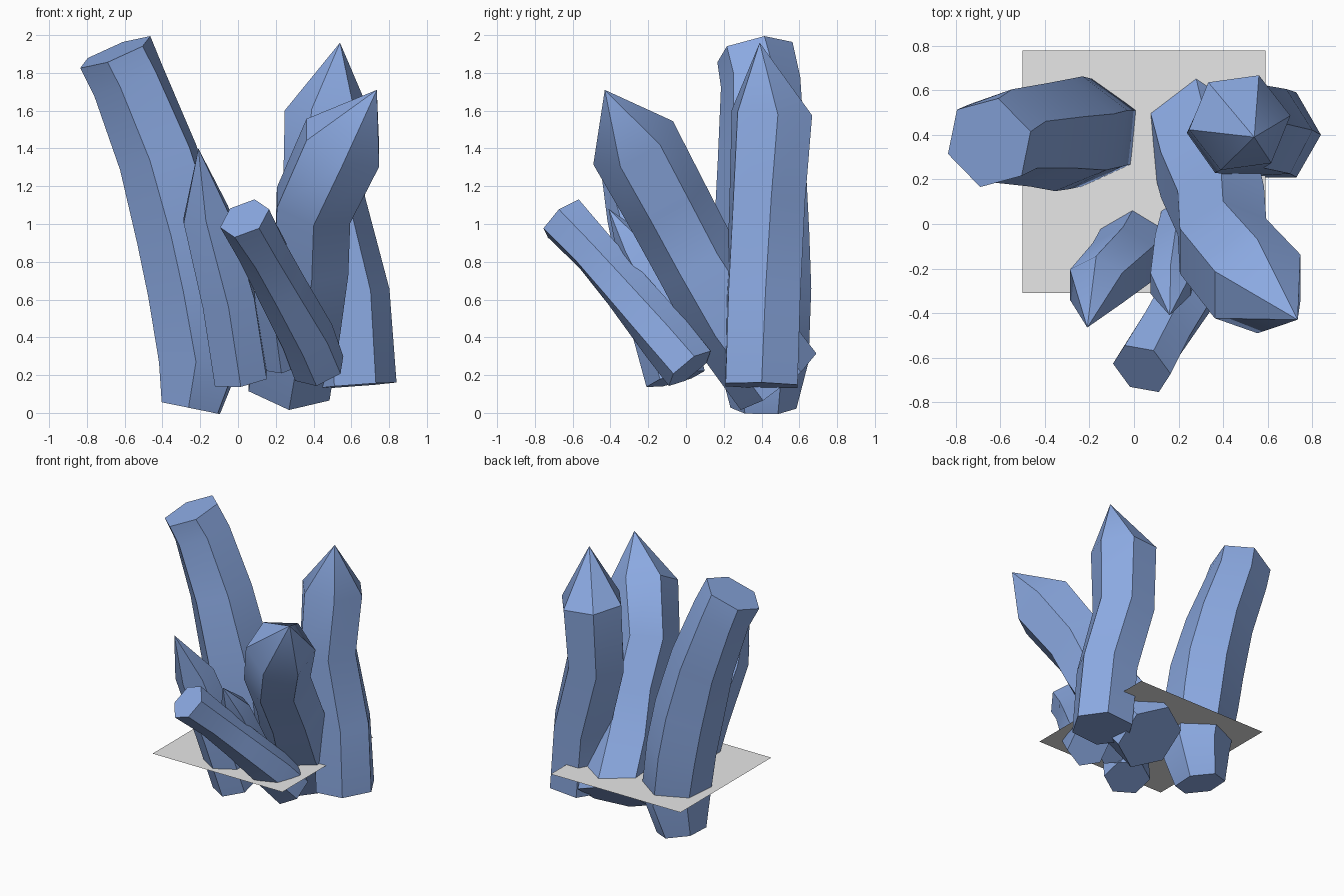
import bpy
import bmesh
from math import cos, sin, tau, radians
from mathutils import Vector

SIDES = 6

default_cube = bpy.data.objects.get("Cube")
if default_cube:
    bpy.data.objects.remove(default_cube, do_unlink=True)


def make_material(name, colour):
    material = bpy.data.materials.new(name)
    material.use_nodes = True
    material.diffuse_color = colour
    material.node_tree.nodes["Principled BSDF"].inputs["Base Color"].default_value = colour
    return material


def add_object(name, mesh_builder, material):
    mesh = bpy.data.meshes.new(name)
    mesh_builder.to_mesh(mesh)
    mesh_builder.free()
    mesh.materials.append(material)
    obj = bpy.data.objects.new(name, mesh)
    bpy.context.collection.objects.link(obj)
    return obj


def make_crystal(name, path, tip, turns, material, groove=None, depth=1.0):
    """Sweep a hexagon along path (x, y, z, radius), twisting it from the first
    turn to the second, then close it with a tip."""
    bm = bmesh.new()
    centres = [Vector(point[:3]) for point in path]
    last = len(path) - 1
    rings = []
    for i, centre in enumerate(centres):
        axis = (centres[min(i + 1, last)] - centres[max(i - 1, 0)]).normalized()
        across = Vector((1, 0, 0))
        across = (across - axis * across.dot(axis)).normalized()
        back = axis.cross(across)
        turn = radians(turns[0] + (turns[1] - turns[0]) * i / last)
        ring = []
        for k in range(SIDES):
            angle = tau * k / SIDES + turn
            radius = path[i][3]
            # The damaged edge sinks inwards along the upper shaft
            if k == groove and 1 < i < last:
                radius *= depth
            offset = across * cos(angle) + back * sin(angle)
            ring.append(bm.verts.new(centre + offset * radius))
        rings.append(ring)

    bm.faces.new(reversed(rings[0]))
    for lower, upper in zip(rings, rings[1:]):
        for k in range(SIDES):
            n = (k + 1) % SIDES
            bm.faces.new((lower[k], lower[n], upper[n], upper[k]))
    apex = bm.verts.new(tip)
    for k in range(SIDES):
        bm.faces.new((rings[-1][k], rings[-1][(k + 1) % SIDES], apex))
    bmesh.ops.recalc_face_normals(bm, faces=bm.faces)

    obj = add_object(name, bm, material)
    bpy.ops.object.select_all(action='DESELECT')
    obj.select_set(True)
    bpy.context.view_layer.objects.active = obj
    bpy.ops.object.shade_smooth_by_angle(angle=radians(35))
    return obj


blue = make_material("crystal blue", (0.26, 0.40, 0.76, 1))
grey = make_material("ground grey", (0.8, 0.8, 0.8, 1))

# Tall leaning crystal with a broken top
make_crystal("tall_broken_crystal",
             [(-.25, .41, .025, .175), (-.2, .41, .27, .24), (-.26, .41, .65, .255),
              (-.32, .4, .95, .255), (-.43, .4, 1.35, .235), (-.585, .395, 1.75, .215),
              (-.65, .365, 1.91, .21)],
             (-.65, .365, 1.91), (26, 18), blue, groove=3, depth=.93)

# Upright pointed crystal at the back
make_crystal("upright_crystal",
             [(.62, .4, .145, .22), (.585, .41, .62, .22),
              (.455, .43, 1.12, .22), (.475, .455, 1.59, .23)],
             (.54, .39, 1.96), (0, 8), blue)

# Bent crystal reaching forwards
make_crystal("bent_crystal",
             [(.27, .49, .165, .25), (.33, .24, .5, .245), (.39, .06, .8, .225),
              (.4, -.1, 1.1, .23), (.555, -.28, 1.43, .24)],
             (.735, -.43, 1.71), (30, 30), blue)

# Slim pointed crystal at the front
make_crystal("slim_crystal",
             [(.015, -.055, .18, .16), (-.05, -.17, .6, .16), (-.17, -.28, 1.05, .14)],
             (-.21, -.465, 1.4), (30, 30), blue)

# Smallest pointed crystal
make_crystal("small_crystal",
             [(.23, .05, .26, .11), (.19, -.1, .55, .11), (.165, -.27, .87, .105)],
             (.16, -.41, 1.08), (30, 30), blue)

# Short broken crystal leaning out at the front
make_crystal("short_broken_crystal",
             [(.43, .02, .235, .145), (.37, -.11, .4, .145), (.23, -.33, .66, .135),
              (.13, -.49, .85, .13), (.035, -.65, 1.03, .14)],
             (.035, -.65, 1.03), (24, 6), blue, groove=4, depth=.9)

# Thin ground sheet the crystals pass through
sheet = bmesh.new()
bmesh.ops.create_grid(sheet, x_segments=1, y_segments=1, size=.545)
bmesh.ops.translate(sheet, verts=sheet.verts, vec=(.045, .235, .365))
add_object("ground_sheet", sheet, grey)
